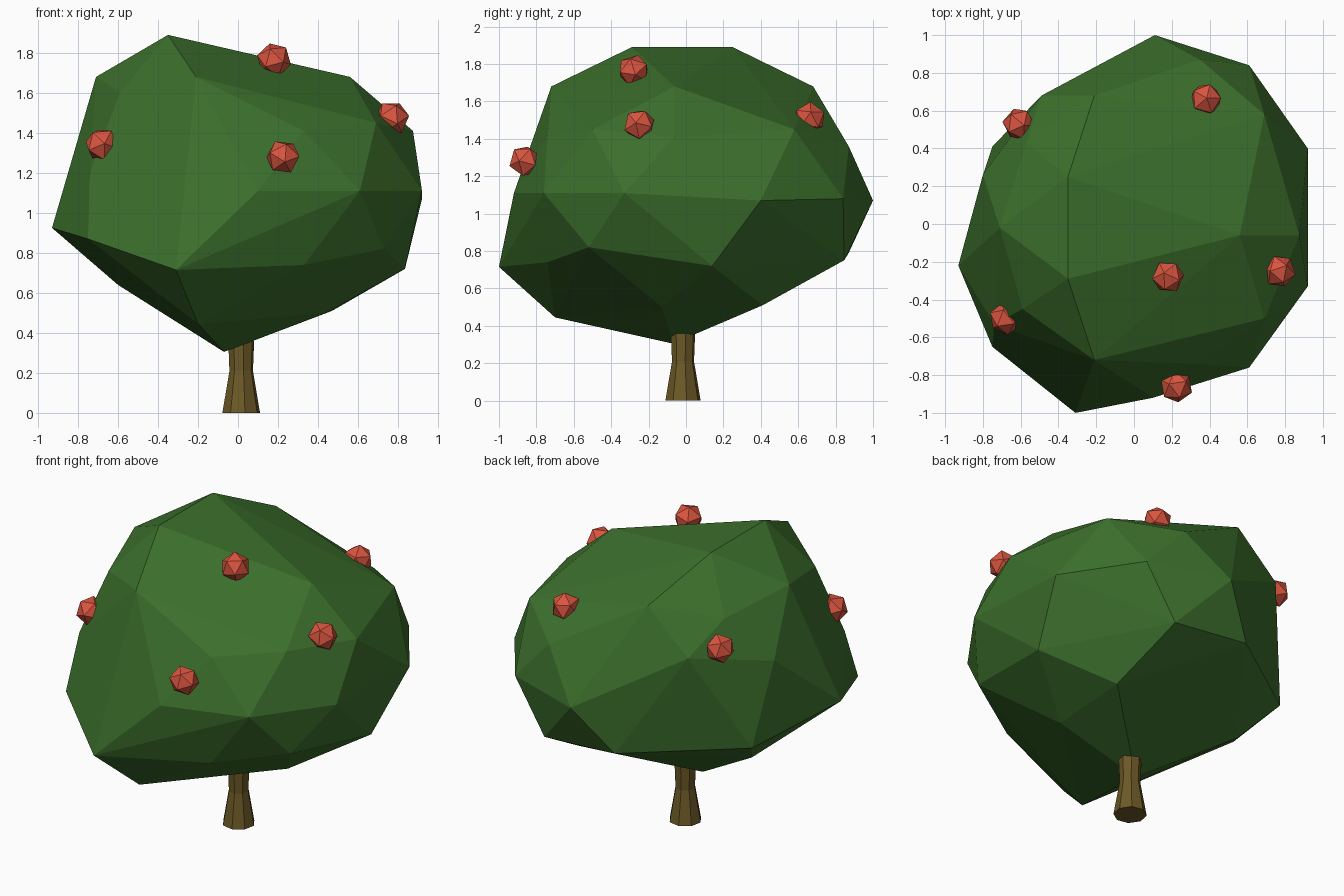
import bpy, bmesh, math

if "Cube" in bpy.data.objects:
    bpy.data.objects.remove(bpy.data.objects["Cube"])


def material(name, rgb):
    m = bpy.data.materials.new(name)
    m.diffuse_color = (*rgb, 1)
    m.use_nodes = True
    m.node_tree.nodes["Principled BSDF"].inputs["Base Color"].default_value = m.diffuse_color
    return m


def add_object(name, bm, mat):
    bmesh.ops.recalc_face_normals(bm, faces=bm.faces)
    mesh = bpy.data.meshes.new(name)
    bm.to_mesh(mesh)
    bm.free()
    mesh.materials.append(mat)
    ob = bpy.data.objects.new(name, mesh)
    bpy.context.collection.objects.link(ob)
    return ob


green = material("leaf_green", (0.045, 0.16, 0.025))
brown = material("bark_brown", (0.15, 0.1, 0.02))
red = material("fruit_red", (0.7, 0.09, 0.05))

# Crown: faceted hull stretched over its corner points, from top to bottom
crown_points = [
    (-.35, .25, 1.89), (-.35, -.29, 1.89), (-.21, .68, 1.68), (-.21, -.72, 1.68),
    (-.71, -.02, 1.68), (.56, -.06, 1.68), (-.57, .43, 1.6), (-.59, -.45, 1.6),
    (.69, .58, 1.45), (.69, -.5, 1.45), (.875, -.06, 1.41), (.35, .87, 1.36),
    (.33, -.74, 1.41), (-.49, .68, 1.42), (-.8, .26, 1.33), (-.74, -.53, 1.2),
    (.92, .4, 1.07), (.92, -.33, 1.11), (.61, .84, 1.08), (.61, -.76, 1.11),
    (.1, -.92, 1.11), (.11, 1.0, 1.07), (-.93, -.22, .925), (-.75, -.65, .87),
    (-.31, -1.0, .715), (-.75, .41, .82), (.73, -.52, .82), (.835, .14, .72),
    (.33, -.74, .74), (.4, .845, .75), (-.11, .87, .79), (.47, .41, .51),
    (.44, -.13, .5), (-.2, -.7, .445), (-.6, .2, .64), (-.07, -.07, .305),
]
bm = bmesh.new()
for p in crown_points:
    bm.verts.new(p)
bmesh.ops.convex_hull(bm, input=bm.verts)
bmesh.ops.delete(bm, geom=[v for v in bm.verts if not v.link_faces], context='VERTS')
add_object("crown", bm, green)

# Trunk: eight-sided, flared at the foot and slightly at the top
bm = bmesh.new()
SIDES = 8
rings = []
for z, r in [(0, .096), (.21, .06), (.36, .066)]:
    rings.append([bm.verts.new((.016 + r * math.cos(math.tau * (i + .25) / SIDES),
                                -.016 + r * math.sin(math.tau * (i + .25) / SIDES), z))
                  for i in range(SIDES)])
for low, high in zip(rings, rings[1:]):
    for i in range(SIDES):
        j = (i + 1) % SIDES
        bm.faces.new((low[i], low[j], high[j], high[i]))
bm.faces.new(rings[0])
bm.faces.new(rings[-1])
add_object("trunk", bm, brown)

# Fruits: small icosahedra half sunk into the crown
fruit_spots = [(.18, -.28, 1.765), (.77, -.25, 1.475), (-.68, -.5, 1.34),
               (.225, -.86, 1.28), (.38, .66, 1.51), (-.61, .53, 1.46)]
for n, spot in enumerate(fruit_spots, 1):
    bm = bmesh.new()
    bmesh.ops.create_icosphere(bm, subdivisions=1, radius=.088)
    fruit = add_object(f"fruit_{n}", bm, red)
    fruit.location = spot
    fruit.rotation_euler = (.4 * n, .7 * n, .3 * n)
